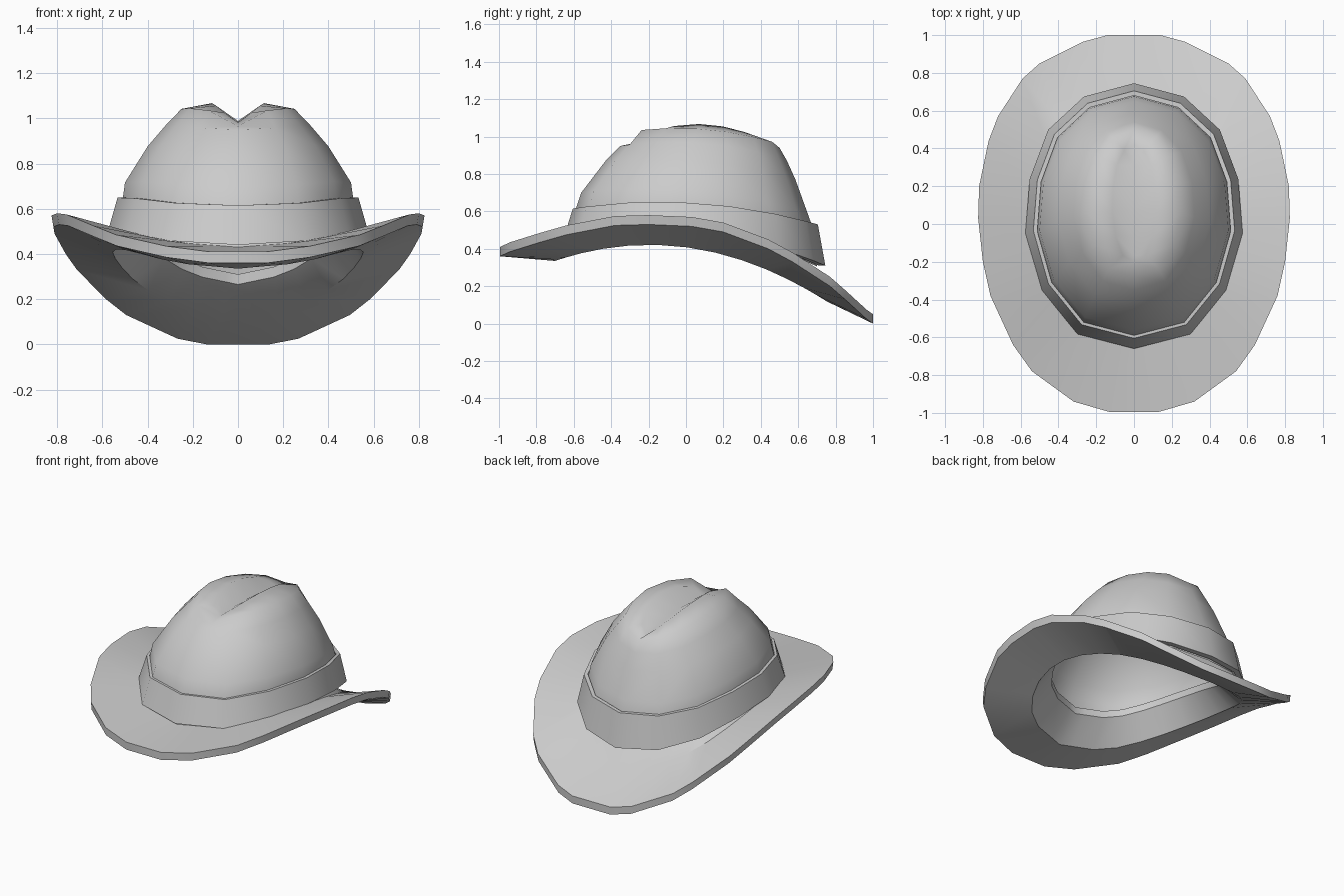
import bpy
import bmesh

if "Cube" in bpy.data.objects:
    bpy.data.objects.remove(bpy.data.objects["Cube"])

felt = bpy.data.materials.new("grey_felt")
felt.diffuse_color = (0.6, 0.6, 0.6, 1)
felt.use_nodes = True
felt.node_tree.nodes["Principled BSDF"].inputs["Base Color"].default_value = felt.diffuse_color

# Half head-shape, back to front: (share of half width, share of half length)
SHAPE = [(0, 1), (.46, .9), (.79, .65), (.96, .28), (1, -.13), (.85, -.56), (.52, -.89), (0, -1)]


def ring(rx, yf, yb, zf, zs, zb, shape=SHAPE):
    """Head-shaped half ring; heights given at the front, side and back."""
    pts = []
    for u, v in shape:
        z = zs + (zb - zf) / 2 * v + ((zb + zf) / 2 - zs) * v * v
        pts.append((u * rx, (yf + yb) / 2 + (yb - yf) / 2 * v, z))
    return pts


def loft(name, rings, closed=False, angle=0.6):
    """Skin half rings and mirror them across x = 0."""
    bm = bmesh.new()
    rows = [[bm.verts.new(p) for p in r] for r in rings]
    pairs = list(zip(rows, rows[1:]))
    if closed:
        pairs.append((rows[-1], rows[0]))
    for a, b in pairs:
        for i in range(len(a) - 1):
            bm.faces.new((a[i], b[i], b[i + 1], a[i + 1]))
    bmesh.ops.remove_doubles(bm, verts=bm.verts, dist=0.0005)
    mesh = bpy.data.meshes.new(name)
    bm.to_mesh(mesh)
    bm.free()
    mesh.materials.append(felt)
    obj = bpy.data.objects.new(name, mesh)
    bpy.context.collection.objects.link(obj)
    bpy.ops.object.select_all(action='DESELECT')
    obj.select_set(True)
    bpy.context.view_layer.objects.active = obj
    mirror = obj.modifiers.new("mirror", 'MIRROR')
    mirror.use_clip = True
    bpy.ops.object.modifier_apply(modifier="mirror")
    bpy.ops.object.shade_smooth_by_angle(angle=angle)
    return obj


def dip(r, front, back):
    """Push the centre points of a ring down to form the pinch."""
    r[0] = (0, r[0][1], back)
    r[-1] = (0, r[-1][1], front)
    return r


def groove(r, width, depth):
    """Slope a ring's points down toward the centre crease."""
    return [(x, y, z - depth * (1 - x / width)) for x, y, z in r]


# Crown with a centre crease
crown = loft("crown", [
    ring(.53, -.62, .70, .45, .51, .305),
    ring(.51, -.59, .675, .61, .64, .52),
    ring(.50, -.56, .65, .70, .71, .59),
    ring(.40, -.43, .585, .87, .87, .77),
    ring(.32, -.35, .54, .95, .965, .87),
    dip(ring(.25, -.28, .50, 1.03, 1.038, .96), .965, .94),
    groove(ring(.115, -.20, .42, 1.06, 1.065, 1.02), .115, .08),
    ring(0, -.20, .42, .98, .985, .94),
], angle=1.6)

# Hat band
loft("band", [
    ring(.575, -.66, .745, .44, .495, .31),
    ring(.533, -.605, .705, .615, .645, .53),
    ring(.512, -.59, .68, .615, .645, .53),
    ring(.545, -.63, .71, .44, .495, .31),
], closed=True)

# Brim outline, back to front, at the upper edge
OUTLINE = [(0, 1, .05), (.14, 1, .05), (.27, .965, .075), (.5, .85, .18), (.59, .77, .25),
           (.72, .57, .38), (.77, .44, .45), (.82, .2, .54), (.825, .03, .57), (.8, -.2, .58),
           (.76, -.38, .575), (.64, -.64, .525), (.54, -.78, .485), (.32, -.94, .435),
           (.13, -.995, .41), (0, -.995, .41)]

# Head shape resampled to the outline's point count
FINE = [SHAPE[0]]
for k in range(14):
    t = k / 2 + .25
    a, b = SHAPE[int(t)], SHAPE[int(t) + 1]
    f = t % 1
    FINE.append((a[0] + (b[0] - a[0]) * f, a[1] + (b[1] - a[1]) * f))
FINE.append(SHAPE[-1])

# Curved brim with a raised lip inside the crown
loft("brim", [
    [(x * .99, y, z - .05) for x, y, z in OUTLINE],
    OUTLINE,
    ring(.555, -.645, .74, .43, .475, .185, FINE),
    ring(.46, -.55, .58, .53, .59, .31, FINE),
    ring(.46, -.55, .58, .485, .545, .265, FINE),
    ring(.56, -.70, .75, .335, .405, .12, FINE),
], closed=True)
